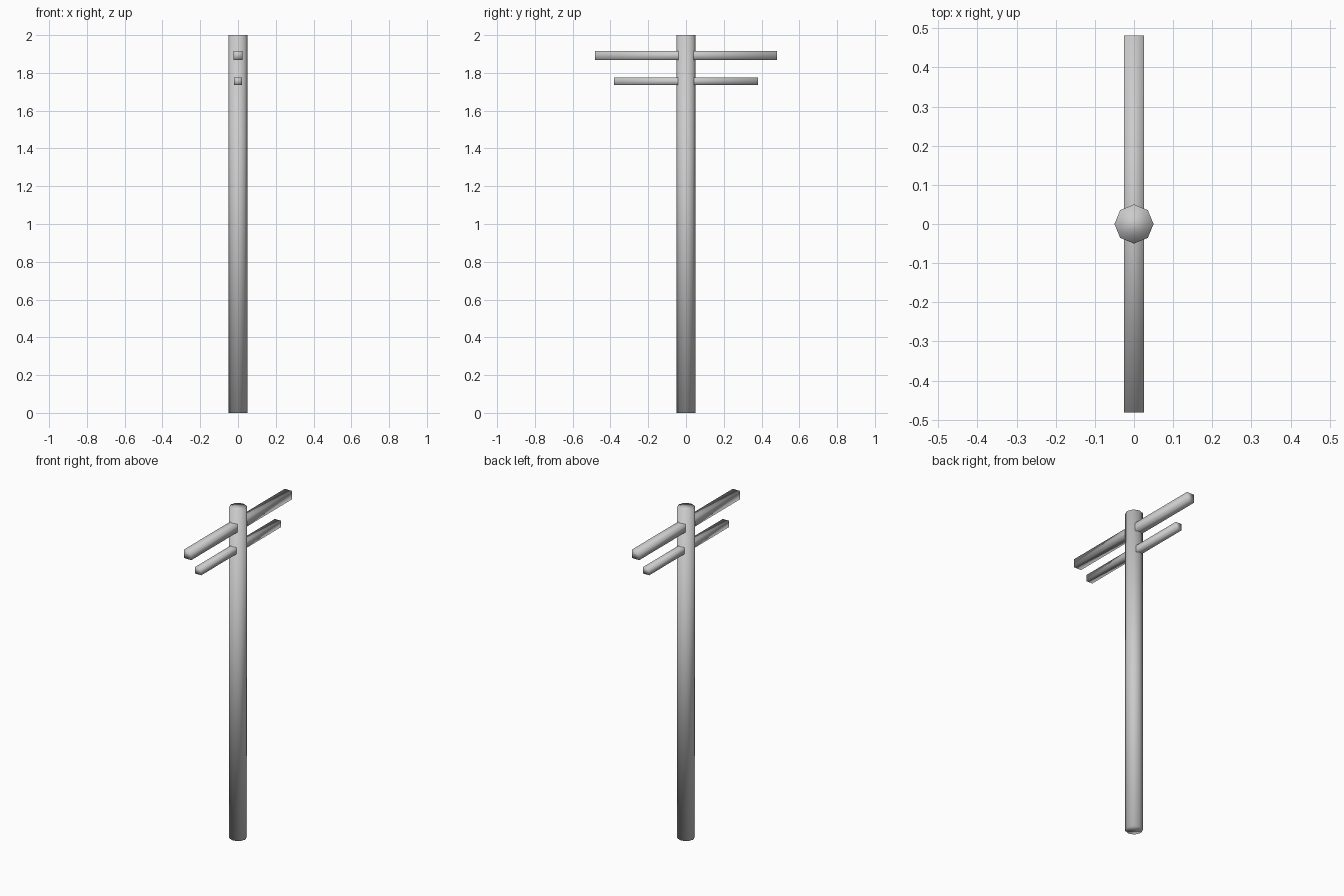
import bpy

if "Cube" in bpy.data.objects:
    bpy.data.objects.remove(bpy.data.objects["Cube"])


def smooth(obj, name):
    obj.name = name
    for p in obj.data.polygons:
        p.use_smooth = True


def crossarm(name, thickness, length, z):
    bpy.ops.mesh.primitive_cube_add(size=1, location=(0, 0, z))
    obj = bpy.context.object
    obj.scale = (thickness, length, thickness)
    bpy.ops.object.transform_apply(location=False, rotation=False, scale=True)
    smooth(obj, name)


# Eight-sided pole, with corners on the x and y axes
bpy.ops.mesh.primitive_cylinder_add(vertices=8, radius=0.05, depth=2, location=(0, 0, 1))
smooth(bpy.context.object, "pole")

# Two square beams running through the pole
crossarm("upper_crossarm", 0.05, 0.964, 1.892)
crossarm("lower_crossarm", 0.04, 0.76, 1.755)
